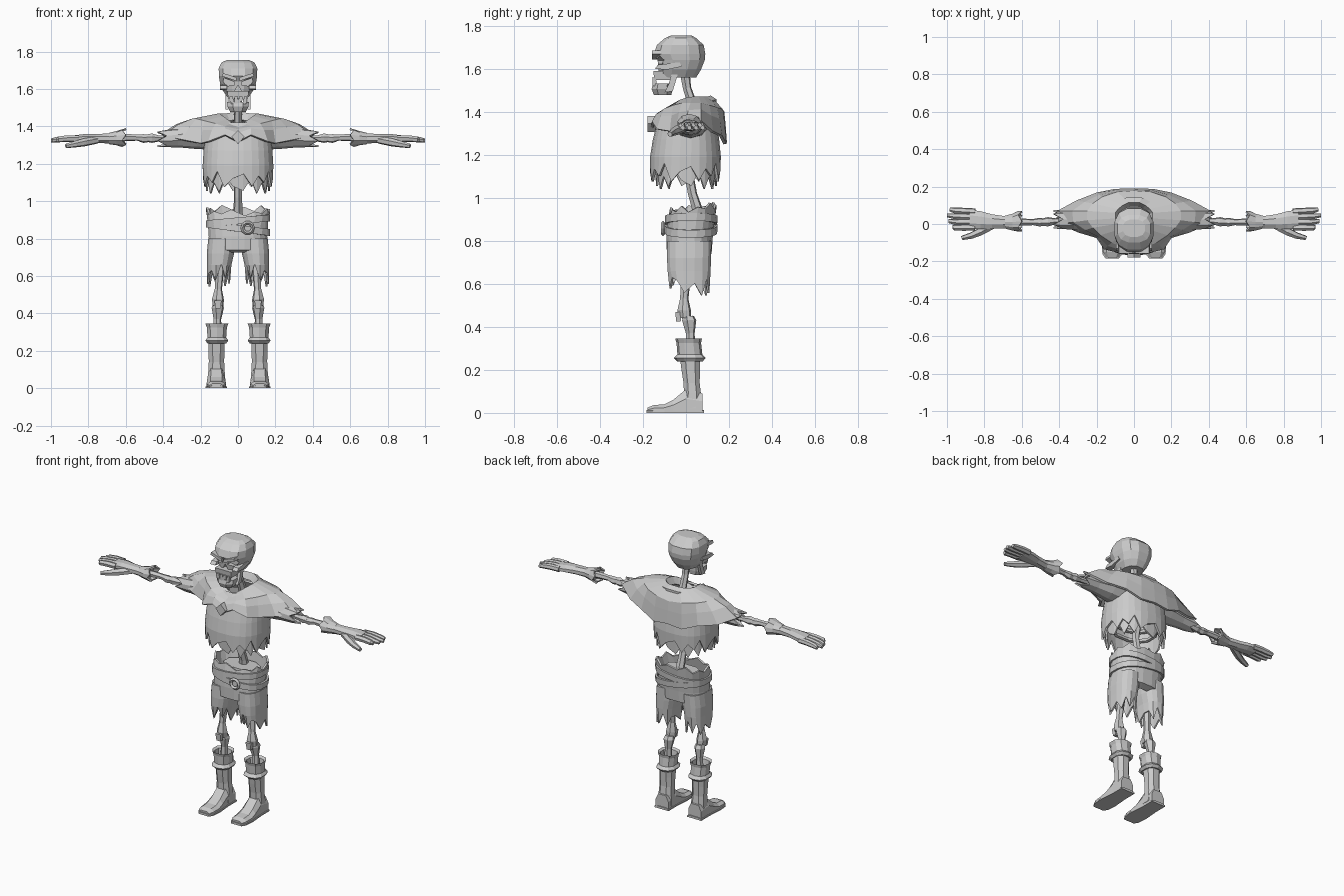
import bpy, bmesh, math, random
from mathutils import Vector

random.seed(4)
GREY = bpy.data.materials.new("plain_grey")
GREY.diffuse_color = (0.6, 0.6, 0.6, 1)


def loft(name, rings, caps=True, mirror=False, thick=0):
    """Skin a list of equal-length point rings."""
    bm = bmesh.new()
    vs = [[bm.verts.new(p) for p in r] for r in rings]
    n = len(rings[0])
    for a, b in zip(vs, vs[1:]):
        for i in range(n):
            j = (i + 1) % n
            bm.faces.new((a[i], a[j], b[j], b[i]))
    if caps:
        bm.faces.new(vs[0])
        bm.faces.new(vs[-1])
    bmesh.ops.recalc_face_normals(bm, faces=bm.faces)
    me = bpy.data.meshes.new(name)
    bm.to_mesh(me)
    bm.free()
    me.materials.append(GREY)
    ob = bpy.data.objects.new(name, me)
    bpy.context.collection.objects.link(ob)
    if thick:
        s = ob.modifiers.new("cloth", 'SOLIDIFY')
        s.thickness, s.offset = thick, -1
    if mirror:
        ob.modifiers.new("other_side", 'MIRROR')
    return ob


def oval(z, cx, rx, y0, y1, n=12, p=2.4, tilt=0, slope=0, rag=()):
    """Horizontal superellipse ring; tilt raises the back, rag lowers the points in turn."""
    out = []
    for i in range(n):
        a = 2 * math.pi * (i + 0.5) / n
        c, s = math.cos(a), math.sin(a)
        x = cx + rx * math.copysign(abs(c) ** (2 / p), c)
        y = (y0 + y1) / 2 + (y1 - y0) / 2 * math.copysign(abs(s) ** (2 / p), s)
        dz = rag[i % len(rag)] if rag else 0
        out.append((x, y, z + tilt * s + slope * x - dz))
    return out


def across(x, cy, cz, ry, rz, n=8, jag=0):
    """Ring facing sideways, for sleeves and hands."""
    return [(x + jag * (i % 2), cy + ry * math.cos(2 * math.pi * (i + .5) / n),
             cz + rz * math.sin(2 * math.pi * (i + .5) / n)) for i in range(n)]


def stick(name, pts, radii, n=6, mirror=True):
    """Bone-like tube along a path."""
    pts = [Vector(p) for p in pts]
    rings = []
    d = (pts[-1] - pts[0]).normalized()
    u = d.orthogonal().normalized()
    v = d.cross(u)
    for p, r in zip(pts, radii):
        rings.append([p + r * (u * math.cos(2 * math.pi * i / n) + v * math.sin(2 * math.pi * i / n))
                      for i in range(n)])
    return loft(name, rings, mirror=mirror)


def box(name, x0, x1, y0, y1, z0, z1, mirror=False, shrink=1.0):
    """Box whose lower end may taper."""
    def rect(z, k):
        cx, cy, hx, hy = (x0 + x1) / 2, (y0 + y1) / 2, (x1 - x0) / 2 * k, (y1 - y0) / 2 * k
        return [(cx - hx, cy - hy, z), (cx + hx, cy - hy, z), (cx + hx, cy + hy, z), (cx - hx, cy + hy, z)]
    return loft(name, [rect(z0, shrink), rect(z1, 1)], mirror=mirror)


def prism(name, profile, axis, a, b, mirror=False):
    """Extrude a 2D outline along x (y,z outline) or along y (x,z outline)."""
    put = (lambda t, p: (t, *p)) if axis == 'x' else (lambda t, p: (p[0], t, p[1]))
    return loft(name, [[put(t, p) for p in profile] for t in (a, b)], mirror=mirror)


# ---- skull: cranium with cut sockets, cheeks, jaw, teeth
skull = loft("cranium", [oval(z, 0, rx, y0, y1, 12, 2.6) for z, rx, y0, y1 in [
    (1.56, .062, -.125, .05), (1.595, .085, -.13, .072), (1.64, .1, -.135, .09),
    (1.668, .105, -.152, .093), (1.71, .106, -.138, .085), (1.742, .09, -.1, .05), (1.755, .06, -.07, .025)]])
cutters = [prism("socket_cutter", [(s * .018, 1.622), (s * .06, 1.615), (s * .08, 1.64), (s * .075, 1.66),
                                   (s * .02, 1.637)], 'y', -.2, -.1) for s in (1, -1)]
cutters.append(prism("nose_cutter", [(-.018, 1.588), (.018, 1.588), (0, 1.622)], 'y', -.2, -.105))
bpy.context.view_layer.objects.active = skull
for c in cutters:
    m = skull.modifiers.new("cut", 'BOOLEAN')
    m.object, m.operation, m.solver = c, 'DIFFERENCE', 'EXACT'
    bpy.ops.object.modifier_apply(modifier=m.name)
    bpy.data.objects.remove(c)
prism("brow", [(.008, 1.642), (.085, 1.668), (.08, 1.685), (.008, 1.662)], 'y', -.158, -.11, True)
prism("cheekbone", [(-.145, 1.6), (-.09, 1.595), (-.02, 1.61), (-.03, 1.63), (-.13, 1.618)], 'x', .06, .096, True)
box("upper_jaw", -.058, .058, -.152, -.06, 1.548, 1.59, shrink=.9)
for x, w, h in [(-.036, .01, .022), (-.01, .009, .03), (.014, .01, .018), (.04, .008, .026)]:
    box("upper_tooth", x - w, x + w, -.157, -.14, 1.552 - h, 1.56, shrink=.85)
loft("chin", [oval(1.478, 0, .045, -.152, -.065, 8), oval(1.505, 0, .06, -.163, -.06, 8),
              oval(1.53, 0, .062, -.157, -.06, 8)])
for x in (-.03, .005, .035):
    box("lower_tooth", x - .008, x + .008, -.155, -.138, 1.52, 1.546)
prism("jaw_hinge", [(-.1, 1.49), (-.062, 1.495), (-.03, 1.6), (-.06, 1.6), (-.08, 1.53)], 'x', .05, .068, True)

# ---- neck, spine, ribs and pelvis
stick("neck", [(0, -.005, 1.58), (0, .005, 1.51), (0, .025, 1.45), (0, .05, 1.38)], [.024, .02, .022, .026], mirror=False)
stick("spine", [(0, .05, 1.4), (0, .045, 1.25), (0, .015, 1.1), (0, .03, 1.02), (0, .055, .94), (0, .07, .85)],
      [.026, .026, .022, .022, .026, .03], mirror=False)
for z in (1.15, 1.21, 1.27):
    loft("rib", [oval(z, 0, .13, -.1, .1), oval(z + .02, 0, .135, -.105, .105)], caps=False, thick=.015)
loft("pelvis", [oval(.8, 0, .06, -.02, .09, 8), oval(.86, 0, .11, -.04, .1, 8), oval(.915, 0, .12, -.03, .11, 8)])

# ---- torn shirt in two layers
body = [(1.42, .12, -.08, .11), (1.35, .178, -.135, .145), (1.27, .185, -.155, .155), (1.19, .19, -.168, .163)]
loft("shirt", [oval(z, 0, rx, a, b, 28) for z, rx, a, b in body]
     + [oval(1.135, 0, .188, -.168, .16, 28, rag=(-.01, .055, .0, .035, -.025, .06, .015))], caps=False, thick=.012)
loft("shirt_lining", [oval(1.25, 0, .17, -.14, .14, 28), oval(1.15, 0, .172, -.145, .148, 28),
                      oval(1.1, 0, .172, -.14, .145, 28, rag=(.045, -.02, .06, 0, .05, -.03, .02))],
     caps=False, thick=.01)

# ---- shoulder shawl: half rings mirrored across the middle
collar = [(0, -.06, 1.41), (.03, -.06, 1.42), (.06, -.05, 1.44), (.08, -.03, 1.455), (.095, 0, 1.465), (.1, .03, 1.47),
          (.1, .06, 1.47), (.085, .08, 1.47), (.06, .1, 1.47), (.03, .115, 1.475), (0, .115, 1.475)]
fold = [(0, -.125, 1.385), (.07, -.12, 1.4), (.12, -.1, 1.415), (.18, -.06, 1.43), (.22, -.02, 1.44), (.25, .02, 1.44),
        (.25, .07, 1.44), (.22, .11, 1.43), (.17, .145, 1.42), (.09, .172, 1.41), (0, .178, 1.4)]
hem = [(0, -.168, 1.32), (.07, -.158, 1.355), (.16, -.135, 1.32), (.2, -.075, 1.31), (.3, -.045, 1.33), (.4, 0, 1.35),
       (.41, .07, 1.36), (.31, .125, 1.31), (.2, .168, 1.29), (.1, .188, 1.25), (0, .19, 1.26)]


def whole(half):
    return half + [(-x, y, z) for x, y, z in half[-2:0:-1]]


inner = [(x * .75, .025 + (y - .025) * .75, z - .04) for x, y, z in collar]
belly = [tuple((a * .5 + b * .5) + (.012 if k == 2 else 0) for k, (a, b) in enumerate(zip(p, q)))
         for p, q in zip(fold, hem)]
loft("shawl", [whole(r) for r in (inner, collar, fold, belly, hem)], caps=False, thick=.014)
collar_roll = [(x * 1.35, .025 + (y - .025) * 1.3, z - .018) for x, y, z in collar]
loft("collar_roll", [whole(r) for r in (collar, collar_roll, [(x, y, z - .03) for x, y, z in collar_roll])],
     caps=False, thick=.012)
prism("clasp", [(0, 1.305), (.035, 1.345), (0, 1.38), (-.035, 1.345)], 'y', -.178, -.14)

# ---- sleeves and arm bones
loft("sleeve", [across(.13, .02, 1.345, .09, .07, 10), across(.22, .025, 1.345, .075, .066, 10),
                across(.32, .025, 1.34, .058, .052, 10), across(.38, .025, 1.335, .052, .046, 10, .05)],
     caps=False, mirror=True, thick=.01)
stick("upper_arm", [(.2, .02, 1.34), (.34, .02, 1.34), (.42, .015, 1.335), (.46, .012, 1.337), (.49, .01, 1.337)],
      [.02, .018, .016, .026, .02])
stick("forearm", [(.48, .01, 1.335), (.505, .01, 1.335), (.54, .01, 1.34), (.6, .01, 1.34), (.66, .01, 1.335)],
      [.02, .024, .017, .02, .02])

# ---- gloves
loft("glove_cuff", [across(.6, .015, 1.34, .058, .05, 10, .02), across(.65, .01, 1.337, .047, .038, 10),
                    across(.69, .01, 1.335, .036, .03, 10)], caps=False, mirror=True, thick=.01)
loft("glove_palm", [across(x, cy, cz, ry, rz) for x, cy, cz, ry, rz in [
    (.63, .01, 1.337, .036, .03), (.7, .01, 1.335, .036, .028), (.76, .013, 1.336, .042, .026),
    (.82, .02, 1.336, .052, .025), (.88, .025, 1.333, .056, .02)]], mirror=True)
for y, tip in [(-.018, .97), (.01, .992), (.038, 1.0), (.066, .985)]:
    stick("finger", [(.85, y, 1.335), (.91, y * 1.05, 1.335), (.96, y * 1.1, 1.33), (tip, y * 1.1 + .005, 1.325)],
          [.018, .018, .016, .011])
stick("thumb", [(.75, -.005, 1.328), (.82, -.04, 1.315), (.87, -.062, 1.305), (.92, -.075, 1.295)], [.02, .022, .018, .012])

# ---- torn trousers, belts and buckle
loft("trouser_seat", [oval(.955, 0, .172, -.075, .143, 20, tilt=.012, rag=(0, .012, -.012, .02)),
                      oval(.89, 0, .163, -.088, .135, 20, tilt=.01), oval(.81, 0, .158, -.092, .125, 20),
                      oval(.74, 0, .16, -.09, .12, 20), oval(.725, 0, .08, -.06, .08, 20)], caps=False, thick=.012)
loft("trouser_leg", [oval(.8, .09, .07, -.088, .12, 16), oval(.72, .094, .074, -.09, .118, 16),
                     oval(.66, .1, .066, -.087, .116, 16),
                     oval(.605, .104, .062, -.078, .11, 16, tilt=-.018, rag=(.0, .05, -.03, .03, -.04, .045, -.01))],
     caps=False, mirror=True, thick=.01)
for name, z, slope in (("high_belt", .895, .09), ("low_belt", .855, -.13)):
    loft(name, [oval(z - .018, 0, .172, -.1, .146, 20, slope=slope), oval(z + .018, 0, .174, -.099, .148, 20, slope=slope)],
         caps=False, thick=.012)
ring = bpy.ops.mesh.primitive_torus_add(major_segments=10, minor_segments=4, major_radius=.028, minor_radius=.01,
                                        location=(.052, -.107, .857), rotation=(math.pi / 2, 0, 0))
bpy.context.object.name = "buckle"
bpy.context.object.data.materials.append(GREY)

# ---- leg bones
stick("thigh_bone", [(.09, .02, .8), (.097, .0, .65), (.105, -.008, .53), (.107, -.008, .475), (.107, -.005, .44)],
      [.028, .024, .02, .033, .03])
box("kneecap", .088, .126, -.05, -.02, .425, .47, True, .7)
stick("shin_bone", [(.108, .01, .45), (.108, .015, .43), (.11, .02, .37), (.112, .02, .28)], [.027, .034, .021, .024])

# ---- boots
loft("boot_cuff", [oval(z, .113, rx, a, b, 10) for z, rx, a, b in [
    (.24, .052, -.042, .078), (.255, .064, -.058, .092), (.272, .052, -.04, .076), (.325, .056, -.044, .07),
    (.345, .064, -.05, .074)]] + [oval(.335, .113, .05, -.036, .06, 10), oval(.27, .113, .04, -.025, .05, 10)], mirror=True)
loft("boot_shaft", [oval(z, .115, rx, a, b, 8) for z, rx, a, b in [
    (.02, .05, -.03, .076), (.09, .047, -.012, .072), (.14, .044, -.014, .066), (.2, .045, -.024, .068),
    (.26, .048, -.032, .07)]], mirror=True)


def foot_section(y, hw, top, base=0.0, cx=.116):
    return [(cx - hw, y, base), (cx + hw, y, base), (cx + hw, y, base + (top - base) * .6), (cx + hw * .6, y, top),
            (cx - hw * .6, y, top), (cx - hw, y, base + (top - base) * .6)]


loft("boot_foot", [foot_section(*s) for s in [(.077, .045, .09), (.0, .046, .11), (-.06, .05, .06), (-.1, .053, .04),
                                              (-.15, .05, .036), (-.178, .035, .025)]], mirror=True)
loft("boot_sole", [foot_section(y, w, .014) for y, w in [(.083, .05), (0, .05), (-.1, .058), (-.16, .053), (-.184, .036)]],
     mirror=True)
